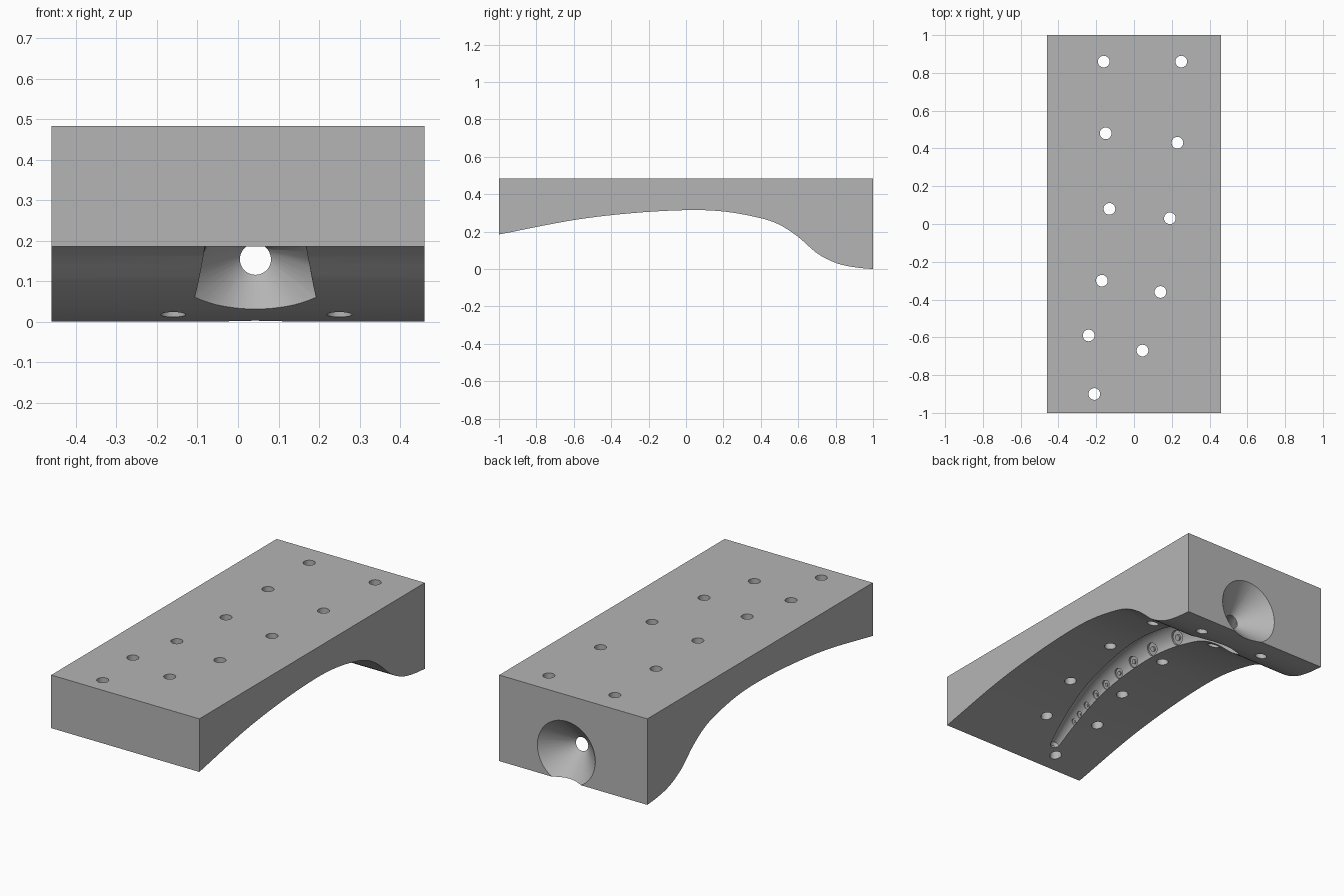
import bpy, bmesh, math
from mathutils import Vector, Matrix

old = bpy.data.objects.get("Cube")
if old:
    bpy.data.objects.remove(old, do_unlink=True)

HALF_WIDTH, TOP = 0.46, 0.483

# Arch of the underside (y, z), centre line of the groove (y, x), its radius (y, r)
ARCH = [(-1, .185), (-.6, .262), (-.3, .298), (0, .315), (.2, .308), (.4, .272),
        (.5, .237), (.6, .172), (.7, .085), (.8, .033), (.9, .01), (1, 0)]
CENTRE = [(-.85, -.155), (-.67, -.10), (-.33, -.015), (.05, .03), (.45, .042), (1, .043)]
RADIUS = [(-.85, .024), (-.6, .043), (.3, .10), (.6, .127), (.74, .152)]


def smooth(points, y):
    """Smooth curve through the points, evaluated at y."""
    n = len(points)

    def slope(i):
        a, b = points[max(i - 1, 0)], points[min(i + 1, n - 1)]
        return (b[1] - a[1]) / (b[0] - a[0])
    i = max([k for k in range(n - 1) if points[k][0] <= y], default=0)
    (y0, v0), (y1, v1) = points[i], points[i + 1]
    h = y1 - y0
    t = min(max((y - y0) / h, 0), 1)
    return ((1 + 2 * t) * (1 - t) ** 2 * v0 + t * (1 - t) ** 2 * h * slope(i)
            + t * t * (3 - 2 * t) * v1 + t * t * (t - 1) * h * slope(i + 1))


def make_object(name, bm):
    bmesh.ops.recalc_face_normals(bm, faces=bm.faces)
    mesh = bpy.data.meshes.new(name)
    bm.to_mesh(mesh)
    bm.free()
    obj = bpy.data.objects.new(name, mesh)
    bpy.context.collection.objects.link(obj)
    return obj


def ring(bm, centre, side, up, r, count=40):
    angles = [2 * math.pi * k / count for k in range(count)]
    return [bm.verts.new(centre + r * (math.cos(a) * side + math.sin(a) * up)) for a in angles]


def skin(bm, rings, closed=False):
    pairs = list(zip(rings, rings[1:]))
    if closed:
        pairs.append((rings[-1], rings[0]))
    else:
        bm.faces.new(rings[0])
        bm.faces.new(rings[-1])
    for a, b in pairs:
        for k in range(len(a)):
            j = (k + 1) % len(a)
            bm.faces.new((a[k], a[j], b[j], b[k]))


X, Y, Z = Vector((1, 0, 0)), Vector((0, 1, 0)), Vector((0, 0, 1))

# Block with an arched underside
bm = bmesh.new()
steps = 72
outline = [(-1 + 2 * k / steps) for k in range(steps + 1)]
profile = [(y, smooth(ARCH, y)) for y in outline] + [(1, TOP), (-1, TOP)]
face = bm.faces.new([bm.verts.new((-HALF_WIDTH, y, z)) for y, z in profile])
moved = bmesh.ops.extrude_face_region(bm, geom=[face])["geom"]
bmesh.ops.translate(bm, verts=[g for g in moved if isinstance(g, bmesh.types.BMVert)],
                    vec=X * 2 * HALF_WIDTH)
block = make_object("mould_block", bm)

# Cutter: tapering curved groove, closing into the neck of the funnel
bm = bmesh.new()
rings = []
sections = 44
for k in range(sections + 1):
    y = -.84 + k * (.62 + .84) / sections
    d = .01
    along = Vector((smooth(CENTRE, y + d) - smooth(CENTRE, y - d), 2 * d,
                    smooth(ARCH, y + d) - smooth(ARCH, y - d))).normalized()
    side = along.cross(Z).normalized()
    centre = Vector((smooth(CENTRE, y), y, smooth(ARCH, y)))
    if k == 0:
        rings.append(ring(bm, centre - along * .015, side, side.cross(along), .012))
    rings.append(ring(bm, centre, side, side.cross(along), smooth(RADIUS, y)))
for y, z, r in [(.74, .085, .152), (.865, .155, .034)]:
    rings.append(ring(bm, Vector((.043, y, z)), X, Z, r))
skin(bm, rings)
groove = make_object("groove_cutter", bm)

# Cutter: pouring funnel in the back
bm = bmesh.new()
skin(bm, [ring(bm, Vector((.043, y, .155)), X, Z, r)
          for y, r in [(.845, .038), (.86, .038), (1, .18), (1.02, .2)]])
funnel = make_object("funnel_cutter", bm)

# Cutter: ring-shaped recesses along the groove wall, shrinking to the tip
bm = bmesh.new()
out = Vector((-.9, 0, .45)).normalized()
for y in (.3, .1, -.06, -.19, -.31, -.41, -.51, -.59, -.65):
    r = smooth(RADIUS, y)
    size = r * .4
    centre = Vector((smooth(CENTRE, y), y, smooth(ARCH, y)))
    up = out.cross(Y)
    skin(bm, [ring(bm, centre + out * r * h, Y, up, size * s, 20)
              for h, s in [(.8, .4), (.8, 1), (1.1, 1), (1.1, .4)]], closed=True)
recesses = make_object("recess_cutter", bm)

# Cutter: vertical pin holes in two rows beside the groove
bm = bmesh.new()
HOLES = [(-.21, -.90), (-.24, -.59), (-.17, -.30), (-.13, .08), (-.15, .48), (-.16, .86),
         (.045, -.67), (.14, -.36), (.19, .03), (.23, .43), (.25, .86)]
for x, y in HOLES:
    bmesh.ops.create_cone(bm, cap_ends=True, segments=28, radius1=.031, radius2=.031,
                          depth=1.4, matrix=Matrix.Translation((x, y, .2)))
holes = make_object("pin_hole_cutter", bm)

# Cut everything out of the block
bpy.context.view_layer.objects.active = block
for cutter in (groove, funnel, recesses, holes):
    cutter.hide_render = True
    mod = block.modifiers.new(cutter.name, "BOOLEAN")
    mod.operation, mod.solver, mod.object = "DIFFERENCE", "EXACT", cutter
    bpy.ops.object.modifier_apply(modifier=mod.name)
    bpy.data.objects.remove(cutter, do_unlink=True)

# Colour and shading
grey = bpy.data.materials.new("plain_grey")
grey.use_nodes = True
colour = (.46, .46, .46, 1)
grey.diffuse_color = colour
grey.node_tree.nodes["Principled BSDF"].inputs["Base Color"].default_value = colour
block.data.materials.clear()
block.data.materials.append(grey)
for poly in block.data.polygons:
    poly.material_index = 0
bpy.ops.object.select_all(action="DESELECT")
block.select_set(True)
bpy.ops.object.shade_smooth_by_angle(angle=math.radians(30))
